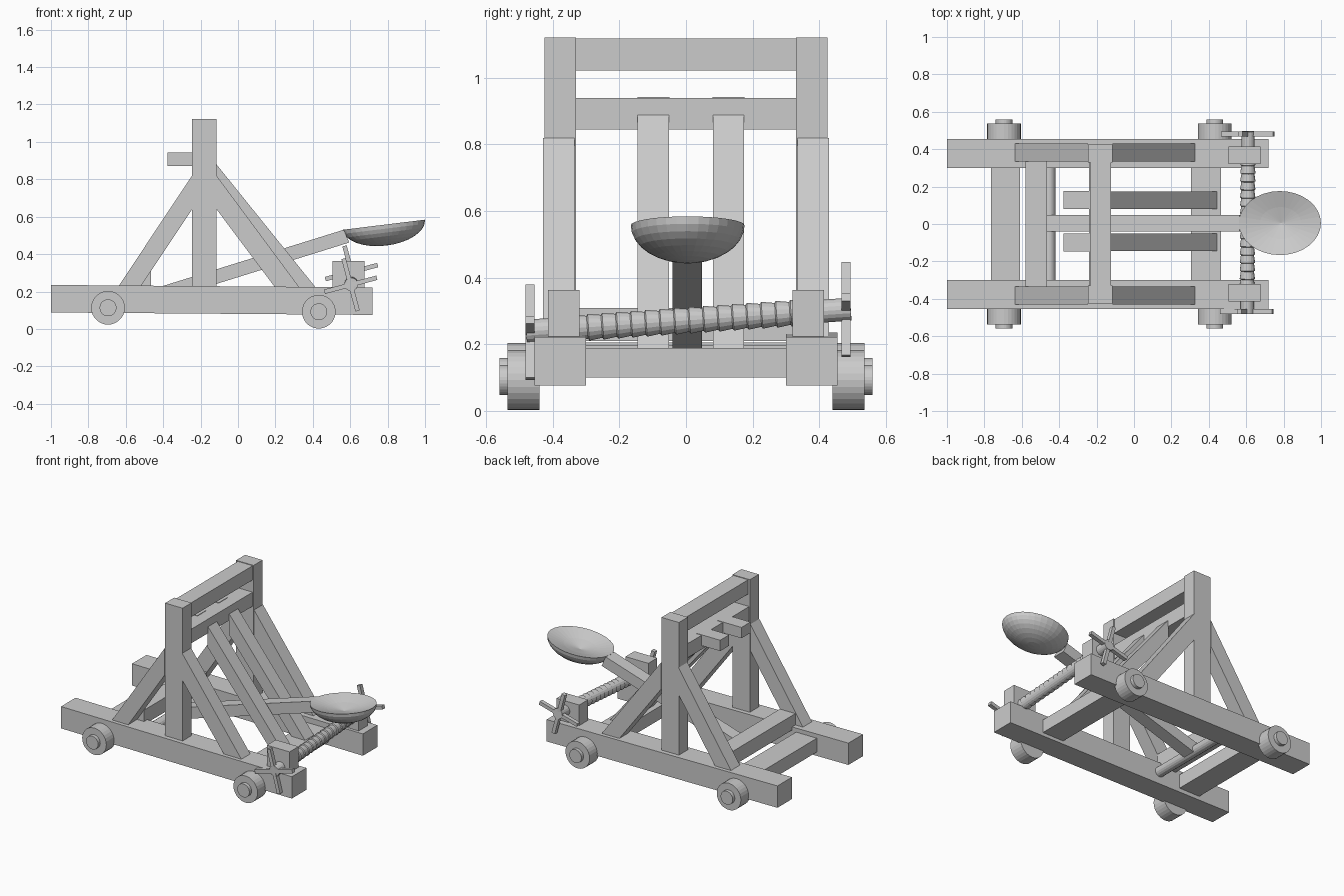
import bpy, bmesh
from math import sin, cos, pi, radians
from mathutils import Matrix, Vector

if "Cube" in bpy.data.objects:
    bpy.data.objects.remove(bpy.data.objects["Cube"])


def finish(name, bm, mat=None):
    bmesh.ops.recalc_face_normals(bm, faces=bm.faces[:])
    if mat:
        bm.transform(mat)
    me = bpy.data.meshes.new(name)
    bm.to_mesh(me)
    bm.free()
    ob = bpy.data.objects.new(name, me)
    bpy.context.collection.objects.link(ob)
    return ob


def prism(name, profile, y0, y1):
    """Extrude an (x, z) outline from y0 to y1."""
    bm = bmesh.new()
    a = [bm.verts.new((x, y0, z)) for x, z in profile]
    b = [bm.verts.new((x, y1, z)) for x, z in profile]
    bm.faces.new(a)
    bm.faces.new(b)
    n = len(a)
    for i in range(n):
        j = (i + 1) % n
        bm.faces.new((a[i], a[j], b[j], b[i]))
    return finish(name, bm)


def box(name, x0, x1, y0, y1, z0, z1):
    return prism(name, [(x0, z0), (x1, z0), (x1, z1), (x0, z1)], y0, y1)


def lathe(name, profile, n, mat):
    """Revolve (radius, height) points about local z; radius 0 is a pole."""
    bm = bmesh.new()
    rings = []
    for r, h in profile:
        if r == 0:
            rings.append([bm.verts.new((0, 0, h))] * n)
        else:
            rings.append([bm.verts.new((r * cos(2 * pi * i / n), r * sin(2 * pi * i / n), h))
                          for i in range(n)])
    for a, b in zip(rings, rings[1:]):
        for i in range(n):
            j = (i + 1) % n
            bm.faces.new(list(dict.fromkeys((a[i], a[j], b[j], b[i]))))
    return finish(name, bm, mat)


def along(p, q):
    """Matrix taking local z onto the direction p -> q, starting at p."""
    p, q = Vector(p), Vector(q)
    return Matrix.Translation(p) @ (q - p).to_track_quat('Z', 'Y').to_matrix().to_4x4()


# Frame sides: rails, uprights, braces, windlass blocks, wheels
for side, s in (("left", -1), ("right", 1)):
    prism(f"{side}_rail", [(-1, .088), (.72, .075), (.72, .222), (-1, .235)], s * .30, s * .455)
    box(f"{side}_upright", -.245, -.115, s * .33, s * .425, .15, 1.122)
    prism(f"{side}_front_brace", [(-.115, .82), (-.115, .64), (.237, .17), (.367, .17)],
          s * .335, s * .43)
    prism(f"{side}_rear_brace", [(-.245, .82), (-.245, .64), (-.558, .17), (-.678, .17)],
          s * .335, s * .43)
    box(f"{side}_windlass_block", .505, .675, s * .32, s * .415, .2, .362)
    for end, x, z in (("rear", -.695, .113), ("front", .432, .092)):
        m = along((x, s * .44, z), (x, s, z))
        lathe(f"{side}_{end}_wheel",
              [(0, 0), (.09, 0), (.09, .097), (.045, .097), (.045, .12), (0, .12)], 28, m)

# Cross members
box("rear_crossbeam", -.765, -.61, -.31, .31, .112, .205)
box("front_crossbeam", .305, .465, -.31, .31, .1, .188)
box("brace_crossbar", -.58, -.465, -.335, .335, .21, .308)
box("top_crossbeam", -.232, -.122, -.335, .335, 1.022, 1.118)
box("stop_crossbeam", -.24, -.122, -.335, .335, .845, .94)
lathe("arm_pivot_rod", [(0, 0), (.033, 0), (.033, .62), (0, .62)], 16,
      along((-.453, -.31, .165), (-.453, .31, .165)))

# Inner struts and stop pads behind the crossbeam
for i, y in enumerate((-.098, .128)):
    prism(f"inner_strut_{i}", [(-.125, .892), (-.125, .75), (.345, .185), (.445, .185)],
          y - .047, y + .047)
    box(f"stop_pad_{i}", -.378, -.2, y - .048, y + .048, .87, .943)

# Throwing arm
prism("throwing_arm", [(-.465, .21), (-.445, .138), (.595, .462), (.565, .53)], -.04, .048)

# Bowl: elliptical cup with a shallow hollow
cup = [(cos(a), -.112 * sin(a)) for a in (pi / 2 * k / 8 for k in range(8))] + [(0, -.112)]
lathe("bowl", [(0, -.05), (.5, -.028)] + cup, 32,
      Matrix.Translation((.78, .005, .557)) @ Matrix.Rotation(radians(-7), 4, 'Y')
      @ Matrix.Diagonal((.221, .171, 1, 1)))

# Windlass roller with rope coils, slightly tilted
p, q = Vector((.605, -.48, .238)), Vector((.61, .495, .305))
L = (q - p).length
coils = 16
roller = [(0, 0), (.036, 0), (.036, .14)]
for k in range(coils):
    h0 = .14 + (L - .28) * k / coils
    h1 = .14 + (L - .28) * (k + 1) / coils
    roller += [(.041, h0 + .004), (.035, h1)]
roller += [(.035, L), (0, L)]
lathe("windlass_roller", roller, 18, along(p, q))

# Windlass handles: crossed spokes at both ends
for side, c, y0, y1 in (("left", (.602, .236), -.482, -.455), ("right", (.607, .304), .467, .494)):
    for k in range(2):
        a = radians(15 + 90 * k)
        d, w = Vector((cos(a), sin(a))) * .145, Vector((-sin(a), cos(a))) * .012
        v = Vector(c)
        prism(f"{side}_handle_spoke_{k}", [v - d - w, v + d - w, v + d + w, v - d + w], y0, y1)
